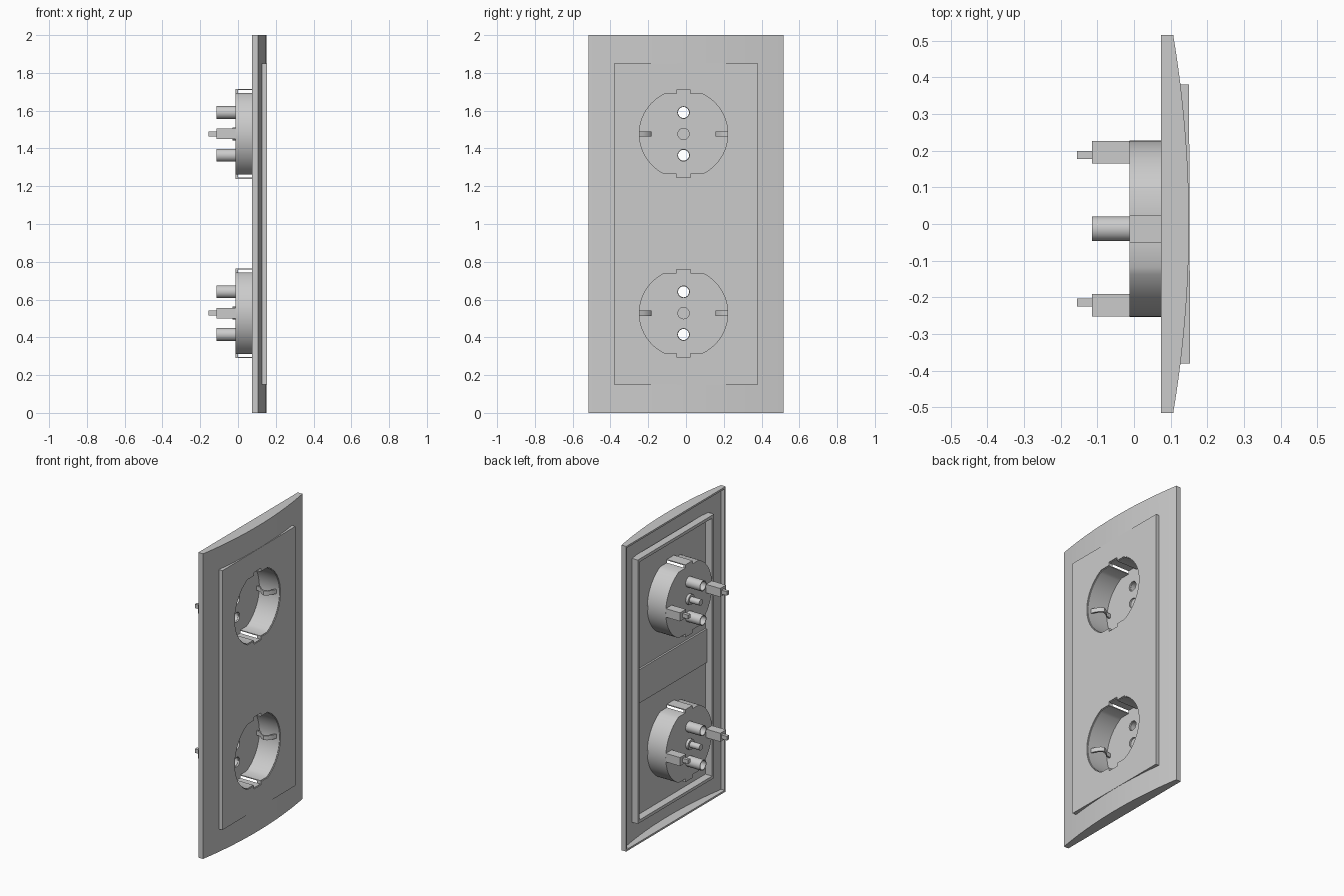
import bpy, bmesh, math

if "Cube" in bpy.data.objects:
    bpy.data.objects.remove(bpy.data.objects["Cube"], do_unlink=True)

GREY = bpy.data.materials.new("light_grey_plastic")
GREY.use_nodes = True
GREY.diffuse_color = (0.6, 0.6, 0.6, 1)
GREY.node_tree.nodes["Principled BSDF"].inputs["Base Color"].default_value = (0.6, 0.6, 0.6, 1)
parts = []


def prism(name, outline, axis, start, end):
    """Extrude a 2D outline: (y, z) points along x, or (x, y) points along z."""
    bm = bmesh.new()
    if axis == "x":
        verts = [bm.verts.new((start, u, v)) for u, v in outline]
        step = (end - start, 0, 0)
    else:
        verts = [bm.verts.new((u, v, start)) for u, v in outline]
        step = (0, 0, end - start)
    face = bm.faces.new(verts)
    grown = bmesh.ops.extrude_face_region(bm, geom=[face], use_keep_orig=True)
    moved = [g for g in grown["geom"] if isinstance(g, bmesh.types.BMVert)]
    bmesh.ops.translate(bm, verts=moved, vec=step)
    bmesh.ops.recalc_face_normals(bm, faces=bm.faces)
    mesh = bpy.data.meshes.new(name)
    bm.to_mesh(mesh)
    bm.free()
    mesh.materials.append(GREY)
    obj = bpy.data.objects.new(name, mesh)
    bpy.context.collection.objects.link(obj)
    parts.append(obj)
    return obj


def rect(u0, u1, v0, v1):
    return [(u0, v0), (u1, v0), (u1, v1), (u0, v1)]


def circle(cu, cv, r, n=24):
    angles = [2 * math.pi * i / n for i in range(n)]
    return [(cu + r * math.cos(a), cv + r * math.sin(a)) for a in angles]


def cut(obj, *cutters):
    """Subtract the cutters from the object and remove them."""
    for cutter in cutters:
        mod = obj.modifiers.new("cut", "BOOLEAN")
        mod.operation = "DIFFERENCE"
        mod.solver = "EXACT"
        mod.object = cutter
        bpy.context.view_layer.objects.active = obj
        bpy.ops.object.modifier_apply(modifier=mod.name)
        parts.remove(cutter)
        bpy.data.objects.remove(cutter, do_unlink=True)


BACK, HALF, CENTRE_Y = 0.073, 0.515, -0.013


def bowed(half, crown, drop):
    """Cover section: flat back and gently bowed front."""
    ys = [half * (i / 12 - 1) for i in range(25)]
    return [(crown - drop * (y / half) ** 2, y) for y in ys]


def cup_outline(z, r):
    """Round well with a flat at top and bottom, and a key slot in each flat."""
    flat, key, tall = r * 0.9, 0.037, r * 0.99
    edge = math.acos(0.9)
    pts = []
    for side in (1, -1):
        a0 = -math.pi / 2 + edge
        arc = [a0 + (math.pi - 2 * edge) * i / 24 for i in range(25)]
        pts += [(side * r * math.cos(a), side * r * math.sin(a)) for a in arc]
        pts += [(side * u, side * v) for u, v in
                ((key, flat), (key, tall), (-key, tall), (-key, flat))]
    return [(CENTRE_Y + u, z + v) for u, v in pts]


# Outer cover frame: a bowed thin shell, open at the back
frame = prism("cover_frame", [(BACK, HALF), (BACK, -HALF)] + bowed(HALF, 0.15, 0.043), "z", 0, 2)
inner = HALF - 0.01
cut(frame,
    prism("frame_cavity", [(0, inner), (0, -inner)] + bowed(inner, 0.14, 0.042), "z", 0.012, 1.988),
    prism("frame_opening", rect(-0.38, 0.38, 0.15, 1.85), "x", 0, 0.3))

# Rim behind the opening
rim = prism("back_rim", rect(-0.395, 0.395, 0.135, 1.865), "x", BACK, 0.122)
cut(rim, prism("rim_opening", rect(-0.375, 0.375, 0.155, 1.845), "x", 0, 0.3))

# Flat centre panel and the bar across its back
panel = prism("centre_panel", [(0.122, -0.38), (0.153, -0.38), (0.15, 0.38), (0.122, 0.38)],
              "z", 0.15, 1.85)
prism("back_cross_bar", rect(-0.375, 0.375, 0.89, 1.11), "x", 0.11, 0.124)


def socket(label, z):
    cut(panel, prism("panel_hole", cup_outline(z, 0.238), "x", 0, 0.3))

    # Well with pin holes and a centre screw recess
    well = prism(label + "_well", cup_outline(z, 0.24), "x", -0.012, 0.146)
    cut(well, prism("well_space", cup_outline(z, 0.234), "x", 0, 0.3))
    for side in (1, -1):
        cut(well, prism("pin_hole", circle(CENTRE_Y, z + side * 0.113, 0.031), "x", -0.1, 0.1))
    cut(well, prism("screw_hole", circle(CENTRE_Y, z, 0.03), "x", -0.1, 0.1))

    # Centre screw post
    prism(label + "_screw_post", circle(CENTRE_Y, z, 0.02, 16), "x", -0.1, -0.02)
    prism(label + "_screw_flange", circle(CENTRE_Y, z, 0.034, 16), "x", -0.03, -0.011)

    for side, end in ((1, "upper"), (-1, "lower")):
        # Hollow contact tube behind each pin hole
        cz = z + side * 0.113
        tube = prism(f"{label}_{end}_contact_tube", circle(CENTRE_Y, cz, 0.034), "x", -0.115, -0.01)
        cut(tube, prism("tube_bore", circle(CENTRE_Y, cz, 0.029), "x", -0.2, 0.1))

    for side, end in ((1, "left"), (-1, "right")):
        def at(offset):
            return CENTRE_Y + side * offset

        # Earth terminal block with a narrow tip
        prism(f"{label}_{end}_earth_block",
              rect(at(0.178), at(0.239), z - 0.028, z + 0.028), "x", -0.115, -0.011)
        prism(f"{label}_{end}_earth_tip",
              rect(at(0.19), at(0.212), z - 0.013, z + 0.013), "x", -0.155, -0.114)
        # Springy earth clip bulging into the well
        path = [(0.125, 0.235), (0.115, 0.21), (0.095, 0.18), (0.075, 0.17),
                (0.055, 0.178), (0.03, 0.2), (-0.005, 0.205)]
        strip = [(x, at(d)) for x, d in path]
        strip += [(x - 0.006, at(d + 0.012)) for x, d in reversed(path)]
        prism(f"{label}_{end}_earth_clip", strip, "z", z - 0.014, z + 0.014)


socket("upper_socket", 1.477)
socket("lower_socket", 0.528)

# Smooth the round parts, keep the corners crisp
bpy.ops.object.select_all(action="DESELECT")
for obj in parts:
    obj.select_set(True)
bpy.context.view_layer.objects.active = parts[0]
bpy.ops.object.shade_smooth_by_angle(angle=math.radians(30))
